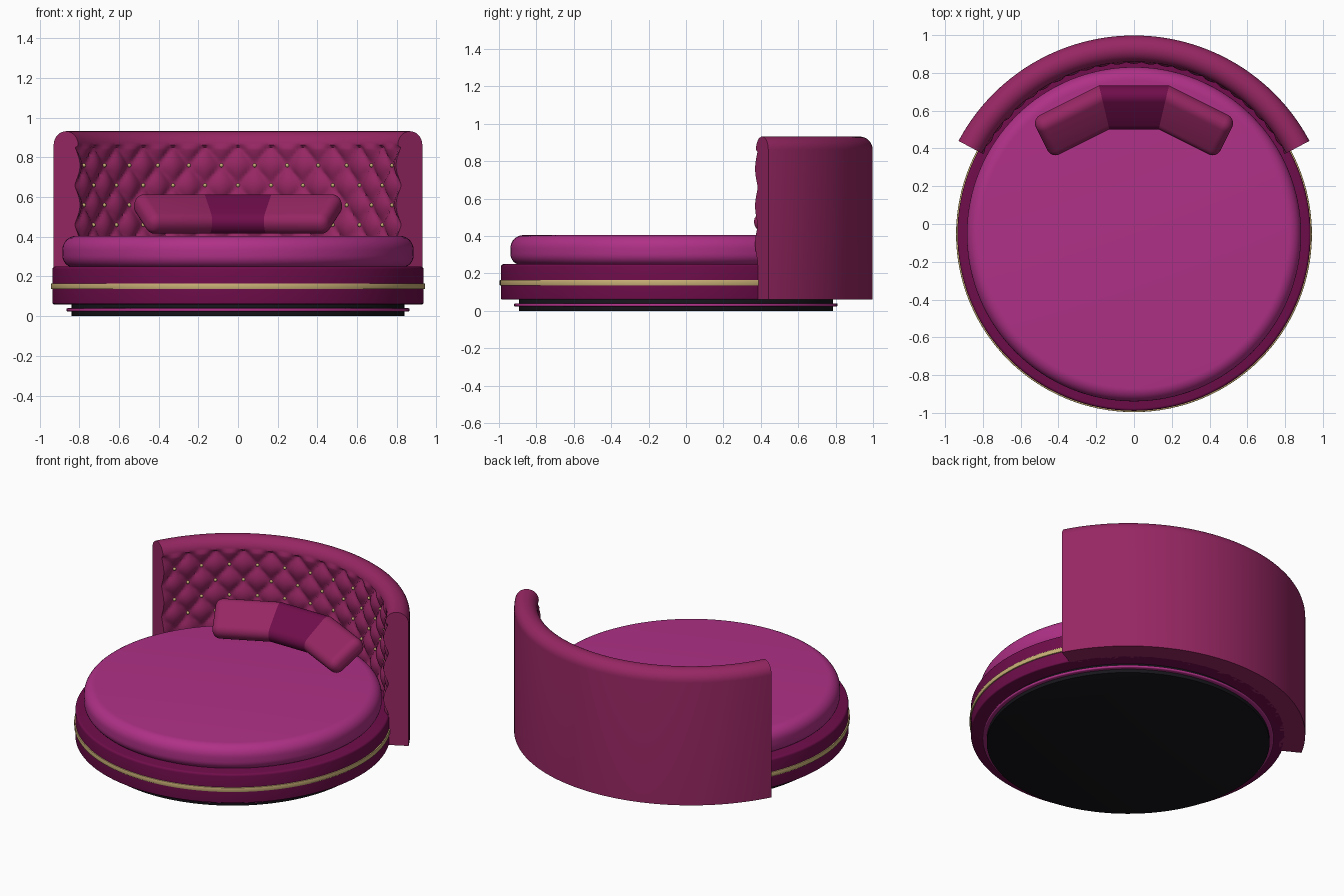
import bpy, bmesh, math
from math import sin, cos, pi, radians
from mathutils import Vector

if "Cube" in bpy.data.objects:
    bpy.data.objects.remove(bpy.data.objects["Cube"])

CY = -0.054            # shared centre of all round parts
SEGS = 128


def material(name, rgb):
    m = bpy.data.materials.new(name)
    m.use_nodes = True
    m.diffuse_color = (*rgb, 1)
    m.node_tree.nodes["Principled BSDF"].inputs["Base Color"].default_value = (*rgb, 1)
    return m


magenta = material("magenta fabric", (0.43, 0.03, 0.24))
raspberry = material("raspberry velvet", (0.31, 0.02, 0.125))
plum = material("dark plum velvet", (0.16, 0.004, 0.07))
gold = material("gold trim", (0.58, 0.43, 0.18))
black = material("black plinth", (0.008, 0.008, 0.011))


def finish(name, bm, mat, angle=40):
    bmesh.ops.recalc_face_normals(bm, faces=bm.faces)
    mesh = bpy.data.meshes.new(name)
    bm.to_mesh(mesh)
    bm.free()
    mesh.materials.append(mat)
    obj = bpy.data.objects.new(name, mesh)
    bpy.context.collection.objects.link(obj)
    bpy.ops.object.select_all(action="DESELECT")
    obj.select_set(True)
    bpy.context.view_layer.objects.active = obj
    bpy.ops.object.shade_smooth_by_angle(angle=radians(angle))
    return obj


def loft(name, rings, mat, angle=40):
    """Skin a row of closed rings and cap both ends."""
    bm = bmesh.new()
    loops = [[bm.verts.new(p) for p in ring] for ring in rings]
    for a, b in zip(loops, loops[1:]):
        for i in range(len(a)):
            j = (i + 1) % len(a)
            bm.faces.new((a[i], a[j], b[j], b[i]))
    bm.faces.new(loops[0])
    bm.faces.new(loops[-1])
    return finish(name, bm, mat, angle)


def polar(r, t, z):
    """Point at angle t measured from the back (+y) about the shared centre."""
    return Vector((r * sin(t), CY + r * cos(t), z))


def disc(name, radius, z0, z1, fillet_low, fillet_top, mat, steps=8):
    """Round slab with rounded lower and upper rims."""
    prof = []
    for k in range(steps + 1):
        a = pi / 2 * k / steps
        prof.append((radius - fillet_low * (1 - sin(a)), z0 + fillet_low * (1 - cos(a))))
    for k in range(steps + 1):
        a = pi / 2 * k / steps
        prof.append((radius - fillet_top * (1 - cos(a)), z1 - fillet_top * (1 - sin(a))))
    rings = [[polar(r, 2 * pi * i / SEGS, z) for i in range(SEGS)] for r, z in prof]
    return loft(name, rings, mat)


# Round base, trims and mattress
disc("plinth", 0.84, 0.0, 0.062, 0.002, 0.002, black, 2)
disc("plinth_trim", 0.865, 0.023, 0.04, 0.007, 0.007, magenta, 4)
disc("bed_base", 0.935, 0.06, 0.25, 0.008, 0.014, plum, 4)
disc("gold_band", 0.942, 0.136, 0.165, 0.003, 0.003, gold, 2)
disc("mattress", 0.885, 0.245, 0.405, 0.06, 0.07, magenta)

# Tufted headboard: a profile swept around the back
STEP = radians(10.35)     # angle between neighbouring buttons in a row
ROW = 0.2                 # height of one diamond
Z_BUTTON = 0.66
HALF = radians(62)
R_OUT, R_LIP, R_SEAM = 1.052, 0.912, 0.932
Z_LOW, Z_ROLL = 0.06, 0.862


def tuft_radius(t, z):
    u, v = t / STEP, (z - Z_BUTTON) / ROW
    puff = abs(sin(pi * (u + v)) * sin(pi * (u - v))) ** 0.6
    return R_SEAM - 0.03 * puff


def headboard_ring(t):
    ring = [polar(R_OUT, t, Z_LOW), polar(R_OUT, t, Z_ROLL)]
    mid, rad = (R_OUT + R_LIP) / 2, (R_OUT - R_LIP) / 2
    for k in range(1, 17):
        a = pi * k / 16
        ring.append(polar(mid + rad * cos(a), t, Z_ROLL + rad * sin(a)))
    count = 64
    for k in range(1, count + 1):
        z = Z_ROLL + (Z_LOW - Z_ROLL) * k / count
        ring.append(polar(tuft_radius(t, z), t, z))
    return ring


N = 144
loft("headboard", [headboard_ring(HALF * (2 * i / N - 1)) for i in range(N + 1)],
     raspberry, 50)

# Gold buttons at the diamond corners, in staggered rows
bm = bmesh.new()
for row in range(4):
    z = Z_BUTTON + ROW / 2 * (1 - row)
    half_step = row % 2 == 0
    count = 12 if half_step else 11
    for i in range(count):
        t = (i - (count - 1) / 2) * STEP
        made = bmesh.ops.create_uvsphere(bm, u_segments=10, v_segments=6, radius=0.01)
        bmesh.ops.translate(bm, verts=made["verts"], vec=polar(R_SEAM - 0.006, t, z))
finish("headboard_buttons", bm, gold)

# Bolster: three mitred cushions leaning back
LEAN, TURN = radians(35), radians(26.6)
MID_Y, MID_Z, MITRE_X, LENGTH, ROUND = 0.617, 0.515, 0.158, 0.37, 0.052


def bolster_section(inset=0.0):
    """Rounded slab section as (depth, height) offsets."""
    pts = []
    for cx, cz, start in ((1, 1, 0), (-1, 1, 1), (-1, -1, 2), (1, -1, 3)):
        for k in range(7):
            a = pi / 2 * (start + k / 6)
            p = 0.075 * cx + (ROUND - inset) * cos(a)
            q = 0.005 * cz + (ROUND - inset) * sin(a)
            pts.append((p * cos(LEAN) - q * sin(LEAN), p * sin(LEAN) + q * cos(LEAN)))
    return pts


def mitre_ring(side):
    return [Vector((side * (MITRE_X + d * math.tan(TURN / 2)), MID_Y + d, MID_Z + h))
            for d, h in bolster_section()]


def side_ring(side, along, inset):
    return [Vector((side * (MITRE_X + along * cos(TURN) + d * sin(TURN)),
                    MID_Y - along * sin(TURN) + d * cos(TURN), MID_Z + h))
            for d, h in bolster_section(inset)]


loft("middle_cushion", [mitre_ring(-1), mitre_ring(1)], plum)
for side, name in ((1, "left_cushion"), (-1, "right_cushion")):
    rings = [mitre_ring(side)]
    for k in range(8):
        a = pi / 2 * k / 7
        r = ROUND - 0.004
        rings.append(side_ring(side, LENGTH - r * (1 - sin(a)), r * (1 - cos(a))))
    loft(name, rings, raspberry)
